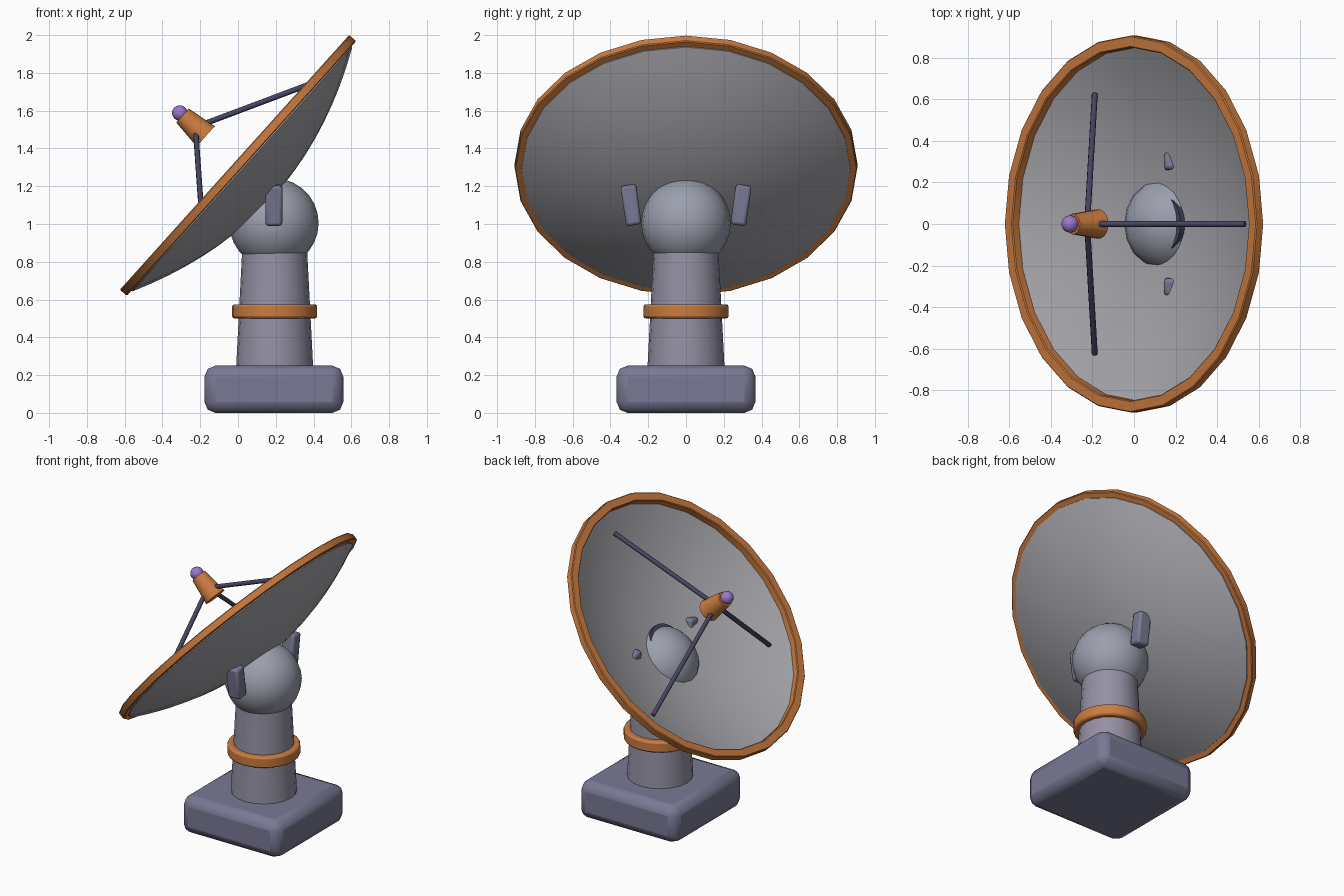
import bpy, bmesh
from math import radians, cos, sin, pi
from mathutils import Matrix, Vector

if "Cube" in bpy.data.objects:
    bpy.data.objects.remove(bpy.data.objects["Cube"])

# Dish frame: local z is the direction the dish looks, local x runs up the dish
DISH = Matrix.Translation((0, 0, 1.31)) @ Matrix.Rotation(radians(-48), 4, 'Y')
PX = 0.194  # pedestal axis


def material(name, rgb):
    m = bpy.data.materials.new(name)
    m.diffuse_color = (*rgb, 1)
    m.use_nodes = True
    m.node_tree.nodes["Principled BSDF"].inputs["Base Color"].default_value = m.diffuse_color
    return m


ORANGE = material("orange", (0.60, 0.20, 0.05))
SLATE = material("slate", (0.19, 0.19, 0.30))
MAUVE = material("mauve", (0.30, 0.28, 0.37))
STEEL = material("steel", (0.33, 0.35, 0.42))
DARK = material("dark", (0.06, 0.06, 0.12))
PALE = material("pale", (0.38, 0.38, 0.41))
PURPLE = material("purple", (0.32, 0.19, 0.58))


def finish(name, bm, mat, matrix, bevel=0, segments=2, angle=35):
    bmesh.ops.recalc_face_normals(bm, faces=bm.faces[:])
    me = bpy.data.meshes.new(name)
    bm.to_mesh(me)
    bm.free()
    ob = bpy.data.objects.new(name, me)
    bpy.context.collection.objects.link(ob)
    ob.matrix_world = matrix
    me.materials.append(mat)
    if bevel:
        b = ob.modifiers.new("bevel", 'BEVEL')
        b.width, b.segments, b.limit_method = bevel, segments, 'ANGLE'
    bpy.ops.object.select_all(action='DESELECT')
    bpy.context.view_layer.objects.active = ob
    ob.select_set(True)
    bpy.ops.object.shade_smooth_by_angle(angle=radians(angle))
    return ob


def lathe(name, profile, sides, mat, matrix, closed=False, **kw):
    """Revolve (radius, z) points around local z."""
    bm = bmesh.new()
    rings = []
    for r, z in profile:
        n = sides if r > 1e-6 else 1
        rings.append([bm.verts.new((r * cos(2 * pi * i / sides), r * sin(2 * pi * i / sides), z))
                      for i in range(n)])
    pairs = list(zip(rings, rings[1:]))
    if closed:
        pairs.append((rings[-1], rings[0]))
    for a, b in pairs:
        for i in range(sides):
            j = (i + 1) % sides
            loop = [a[i % len(a)], a[j % len(a)], b[j % len(b)], b[i % len(b)]]
            bm.faces.new(list(dict.fromkeys(loop)))
    if not closed:
        for ring in (rings[0], rings[-1]):
            if len(ring) > 1:
                bm.faces.new(ring)
    return finish(name, bm, mat, matrix, **kw)


def box(name, size, mat, matrix, bevel, segments=2):
    bm = bmesh.new()
    bmesh.ops.create_cube(bm, size=1)
    bmesh.ops.scale(bm, vec=size, verts=bm.verts[:])
    return finish(name, bm, mat, matrix, bevel, segments)


def ball(name, radius, mat, matrix, u, v):
    bm = bmesh.new()
    bmesh.ops.create_uvsphere(bm, u_segments=u, v_segments=v, radius=radius)
    return finish(name, bm, mat, matrix)


def at(x, y, z):
    return Matrix.Translation((x, y, z))


# Pedestal: base block, tapered column, collar, pivot ball
box("base", (0.735, 0.735, 0.25), SLATE, at(0.19, 0, 0.125), 0.058)
lathe("column", [(0.205, 0.22), (0.171, 0.88)], 20, MAUVE, at(PX, 0, 0))
lathe("collar", [(0.225, 0.5), (0.225, 0.575)], 24, ORANGE, at(PX, 0, 0), bevel=0.012)
ball("pivot_ball", 0.237, STEEL, at(0.19, 0, 1.005), 20, 14)

# Side brackets leaning outwards, mirrored
for side, label in ((1, "left"), (-1, "right")):
    box(label + "_bracket", (0.09, 0.083, 0.215), SLATE,
        at(0.19, side * 0.291, 1.1) @ Matrix.Rotation(radians(-8 * side), 4, 'X'), 0.016)

# Dish: thin paraboloid shell with a square-section rim and a hub behind it
radii = [0.87 * i / 9 for i in range(10)]
back = [(r, -0.25 + 0.29 * r * r) for r in radii]
front = [(r, z + 0.018) for r, z in reversed(back)]
lathe("dish", back + front, 24, PALE, DISH)
lathe("dish_rim", [(0.85, -0.0245), (0.907, -0.0245), (0.907, 0.0245), (0.85, 0.0245)],
      24, ORANGE, DISH, closed=True, bevel=0.005, segments=1)
lathe("dish_hub", [(0.138, -0.3), (0.138, -0.2)], 20, DARK, DISH @ at(-0.025, 0, 0))

# Feed horn and its tip on the dish axis
lathe("feed_horn", [(0.072, 0.23), (0.05, 0.395)], 14, ORANGE, DISH)
ball("feed_tip", 0.042, PURPLE, DISH @ at(0, 0, 0.414), 14, 10)

# Three struts from the dish to the horn
for k in range(3):
    a = 2 * pi * k / 3
    out = Vector((cos(a), sin(a), 0))
    p = out * 0.72 + Vector((0, 0, -0.07))
    q = out * 0.045 + Vector((0, 0, 0.28))
    d = q - p
    turn = d.to_track_quat('Z', 'Y').to_matrix().to_4x4()
    lathe(f"strut_{k + 1}", [(0.0145, 0), (0.0145, d.length)], 8, DARK,
          DISH @ Matrix.Translation(p) @ turn, angle=50)
